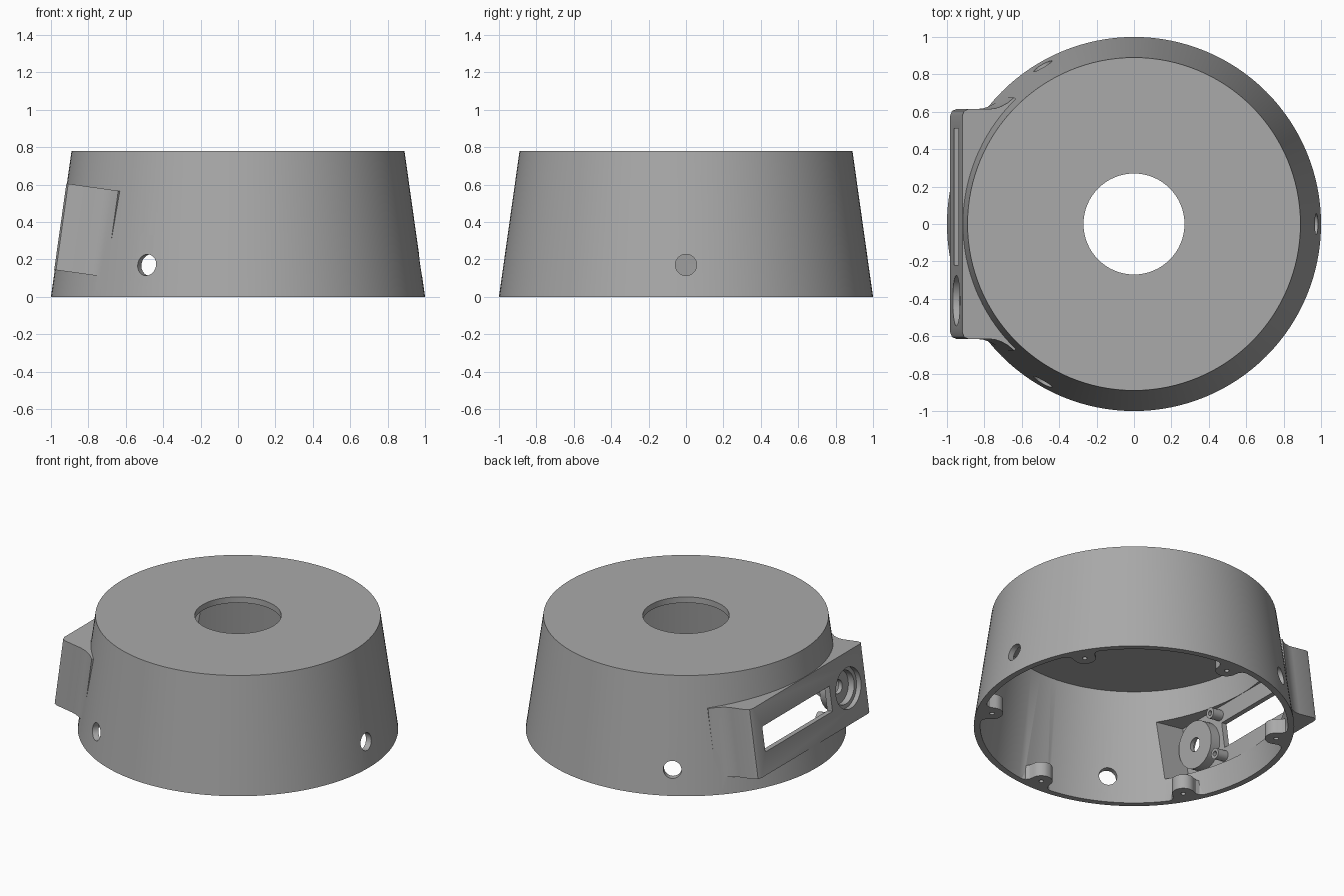
import bpy, bmesh, math
from mathutils import Matrix, Vector

if "Cube" in bpy.data.objects:
    bpy.data.objects.remove(bpy.data.objects["Cube"])

H, R_BASE, R_TOP, WALL = 0.78, 1.0, 0.89, 0.04
SLOPE = (R_BASE - R_TOP) / H
SEG = 128

grey = bpy.data.materials.new("plain grey")
grey.use_nodes = True
grey.diffuse_color = (0.4, 0.4, 0.4, 1)
grey.node_tree.nodes["Principled BSDF"].inputs["Base Color"].default_value = (0.4, 0.4, 0.4, 1)


def finish(name, bm, matrix=Matrix()):
    bmesh.ops.recalc_face_normals(bm, faces=bm.faces)
    bm.transform(matrix)
    mesh = bpy.data.meshes.new(name)
    bm.to_mesh(mesh)
    bm.free()
    mesh.materials.append(grey)
    obj = bpy.data.objects.new(name, mesh)
    bpy.context.collection.objects.link(obj)
    return obj


def cone(name, r1, r2, z1, z2, matrix=Matrix(), seg=SEG):
    bm = bmesh.new()
    bmesh.ops.create_cone(bm, cap_ends=True, segments=seg, radius1=r1, radius2=r2,
                          depth=z2 - z1, matrix=Matrix.Translation((0, 0, (z1 + z2) / 2)))
    return finish(name, bm, matrix)


def prism(name, outline, z1, z2, matrix=Matrix()):
    bm = bmesh.new()
    face = bm.faces.new([bm.verts.new((x, y, z1)) for x, y in outline])
    ext = bmesh.ops.extrude_face_region(bm, geom=[face])
    bmesh.ops.translate(bm, vec=(0, 0, z2 - z1),
                        verts=[v for v in ext["geom"] if isinstance(v, bmesh.types.BMVert)])
    return finish(name, bm, matrix)


def mirrored(half):
    return half + [(x, -y) for x, y in reversed(half)]


def combine(target, tool, operation):
    mod = target.modifiers.new("combine", "BOOLEAN")
    mod.operation, mod.solver, mod.object = operation, "EXACT", tool
    bpy.context.view_layer.objects.active = target
    bpy.ops.object.modifier_apply(modifier=mod.name)
    bpy.data.objects.remove(tool)


def add(tool):
    combine(housing, tool, "UNION")


def cut(tool):
    combine(housing, tool, "DIFFERENCE")


# Panel frame: x runs inward from the sloping panel face, z runs up along it
PANEL_Z = 0.375
panel = (Matrix.Translation((-(R_BASE - SLOPE * PANEL_Z) - 0.003, 0, PANEL_Z))
         @ Matrix.Rotation(math.atan(SLOPE), 4, "Y"))


def bore(y, z):
    # Drilling direction through the panel, at a point on its face
    return panel @ Matrix.Translation((0, y, z)) @ Matrix.Rotation(math.pi / 2, 4, "Y")


# Tapered body with the flared control panel
housing = cone("housing", R_BASE, R_TOP, 0, H)
flare = [(0, 0.58), (0.01, 0.605), (0.035, 0.615), (0.15, 0.615), (0.18, 0.619),
         (0.21, 0.629), (0.245, 0.648), (0.28, 0.677), (0.36, 0.6)]
add(prism("panel_block", mirrored(flare), -0.233, 0.233, panel))

# Hollow interior, open underneath
inner = R_BASE - WALL
cut(cone("body_hollow", inner + 0.1 * SLOPE, inner - (H - WALL) * SLOPE, -0.1, H - WALL))
cut(prism("panel_hollow", mirrored([(0.04, 0.58), (0.4, 0.58)]), -0.195, 0.195, panel))

# Screw bosses around the lower rim
arc = [(0.9 - 0.07 * math.cos(a), 0.07 * math.sin(a))
       for a in [math.radians(d) for d in range(9, 91, 9)]]
boss = mirrored(arc[::1] + [(0.925, 0.075), (0.945, 0.09), (0.955, 0.12), (0.97, 0.12)])
for i in range(6):
    turn = Matrix.Rotation(math.radians(30 + 60 * i), 4, "Z")
    add(prism("screw_boss", boss, 0, 0.1, turn))
    cut(cone("boss_hole", 0.015, 0.015, -0.05, 0.08, turn @ Matrix.Translation((0.9, 0, 0)), 16))

# Round knob cup and display posts behind the panel
KNOB_Y = -0.41
add(cone("knob_cup", 0.155, 0.155, 0.02, 0.11, bore(KNOB_Y, 0), 64))
for y in (-0.23, 0.52):
    for z in (-0.14, 0.14):
        add(cone("display_post", 0.035, 0.035, 0.02, 0.12, bore(y, z), 24))
        cut(cone("post_hole", 0.016, 0.016, 0.06, 0.2, bore(y, z), 16))

# Panel openings: stepped knob recess and display window
for radius, depth in ((0.135, 0.035), (0.11, 0.08), (0.045, 0.2)):
    cut(cone("knob_recess", radius, radius, -0.05, depth, bore(KNOB_Y, 0), 48))
cut(prism("window", [(-0.1, -0.22), (0.08, -0.22), (0.08, 0.51), (-0.1, 0.51)],
          -0.085, 0.085, panel))

# Three side holes and the large top opening
for i in range(3):
    side = (Matrix.Rotation(math.radians(120 * i), 4, "Z") @ Matrix.Translation((0, 0, 0.17))
            @ Matrix.Rotation(math.pi / 2, 4, "Y"))
    cut(cone("side_hole", 0.057, 0.057, 0.85, 1.1, side, 32))
cut(cone("top_opening", 0.27, 0.27, H - 0.1, H + 0.1, seg=64))

# Smooth round walls, crisp edges
bpy.ops.object.select_all(action="DESELECT")
housing.select_set(True)
bpy.context.view_layer.objects.active = housing
bpy.ops.object.shade_smooth_by_angle(angle=math.radians(25))
